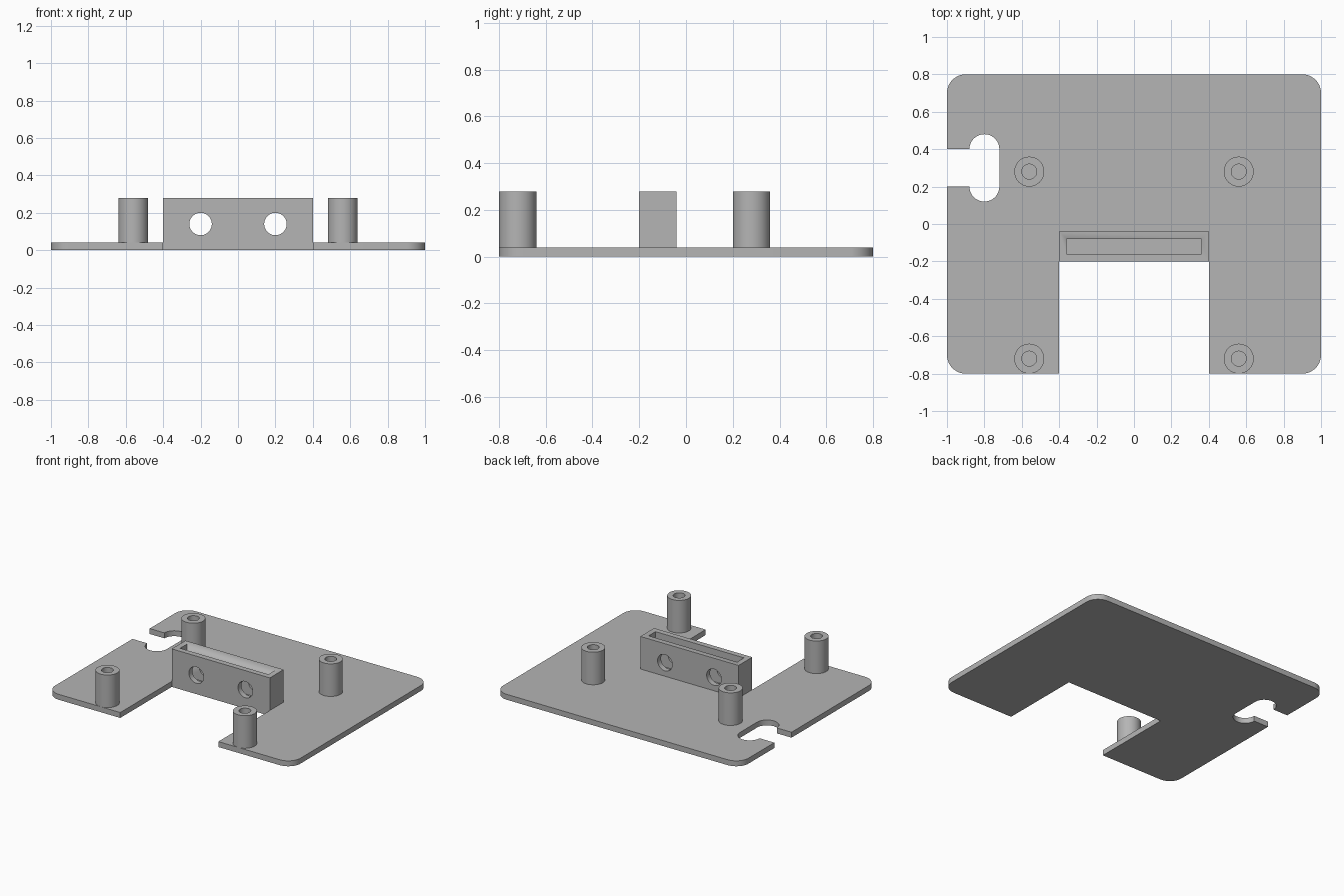
import bpy
import bmesh
from math import pi, cos, sin, radians

cube = bpy.data.objects.get("Cube")
if cube:
    bpy.data.objects.remove(cube, do_unlink=True)

# Shared grey material
grey = bpy.data.materials.new("matte_grey")
grey.use_nodes = True
COLOUR = (0.46, 0.46, 0.46, 1)
grey.diffuse_color = COLOUR
grey.node_tree.nodes["Principled BSDF"].inputs["Base Color"].default_value = COLOUR

THICK, TOP = 0.04, 0.28


def finish(name, bm):
    """Turn a bmesh into a smooth-by-angle object."""
    bmesh.ops.recalc_face_normals(bm, faces=bm.faces[:])
    mesh = bpy.data.meshes.new(name)
    bm.to_mesh(mesh)
    bm.free()
    mesh.materials.append(grey)
    obj = bpy.data.objects.new(name, mesh)
    bpy.context.collection.objects.link(obj)
    bpy.ops.object.select_all(action="DESELECT")
    obj.select_set(True)
    bpy.context.view_layer.objects.active = obj
    bpy.ops.object.shade_smooth_by_angle(angle=radians(30))
    return obj


def arc(cx, cy, r, start, end, steps=12):
    """Points along an arc, angles in degrees."""
    angles = [radians(start + (end - start) * i / steps) for i in range(steps + 1)]
    return [(cx + r * cos(a), cy + r * sin(a)) for a in angles]


def extrude_outline(name, points, z0, z1):
    bm = bmesh.new()
    face = bm.faces.new([bm.verts.new((x, y, z0)) for x, y in points])
    grown = bmesh.ops.extrude_face_region(bm, geom=[face], use_keep_orig=True)
    top = [v for v in grown["geom"] if isinstance(v, bmesh.types.BMVert)]
    bmesh.ops.translate(bm, verts=top, vec=(0, 0, z1 - z0))
    return finish(name, bm)


def rectangle(x0, x1, y0, y1):
    return [(x0, y0), (x1, y0), (x1, y1), (x0, y1)]


def cut(target, cutter):
    """Subtract the cutter and remove it."""
    mod = target.modifiers.new("cut", "BOOLEAN")
    mod.operation, mod.solver, mod.object = "DIFFERENCE", "EXACT", cutter
    cutter.hide_render = True
    bpy.context.view_layer.objects.active = target
    bpy.ops.object.modifier_move_to_index(modifier=mod.name, index=0)
    bpy.ops.object.modifier_apply(modifier=mod.name)
    bpy.data.objects.remove(cutter, do_unlink=True)


# Base plate: rounded corners, front notch and side keyhole slot
R = 0.1
outline = (
    [(-0.4, -0.8), (-0.4, -0.04), (0.4, -0.04), (0.4, -0.8)]
    + arc(0.9, -0.7, R, -90, 0)
    + arc(0.9, 0.7, R, 0, 90)
    + arc(-0.9, 0.7, R, 90, 180)
    + [(-1, 0.4)]
    + arc(-0.8, 0.4, 0.08, 180, 0, 24)
    + arc(-0.8, 0.2, 0.08, 0, -180, 24)
    + [(-1, 0.2)]
    + arc(-0.9, -0.7, R, 180, 270)
)
extrude_outline("base_plate", outline, 0, THICK)

# Sensor holder: open-topped box with two round windows
holder = extrude_outline("sensor_holder", rectangle(-0.4, 0.4, -0.2, -0.04), 0, TOP)
cut(holder, extrude_outline("pocket_cutter",
                            rectangle(-0.36, 0.36, -0.16, -0.08), THICK, TOP + 0.1))
for x in (-0.2, 0.2):
    bpy.ops.mesh.primitive_cylinder_add(vertices=48, radius=0.06, depth=0.4,
                                        location=(x, -0.12, 0.14),
                                        rotation=(pi / 2, 0, 0))
    cut(holder, bpy.context.object)


# Hollow standoffs, one per mounting point
def standoff(name, x, y, outer=0.08, inner=0.04, sides=48):
    bm = bmesh.new()
    profile = [(outer, THICK), (outer, TOP), (inner, TOP), (inner, THICK)]
    rings = [[bm.verts.new((x + r * cos(2 * pi * i / sides),
                            y + r * sin(2 * pi * i / sides), z))
              for i in range(sides)] for r, z in profile]
    for a, b in zip(rings, rings[1:] + rings[:1]):
        for i in range(sides):
            j = (i + 1) % sides
            bm.faces.new((a[i], a[j], b[j], b[i]))
    finish(name, bm)


for side, x in (("left", 0.56), ("right", -0.56)):
    standoff("front_" + side + "_standoff", x, -0.72)
    standoff("back_" + side + "_standoff", x, 0.28)
